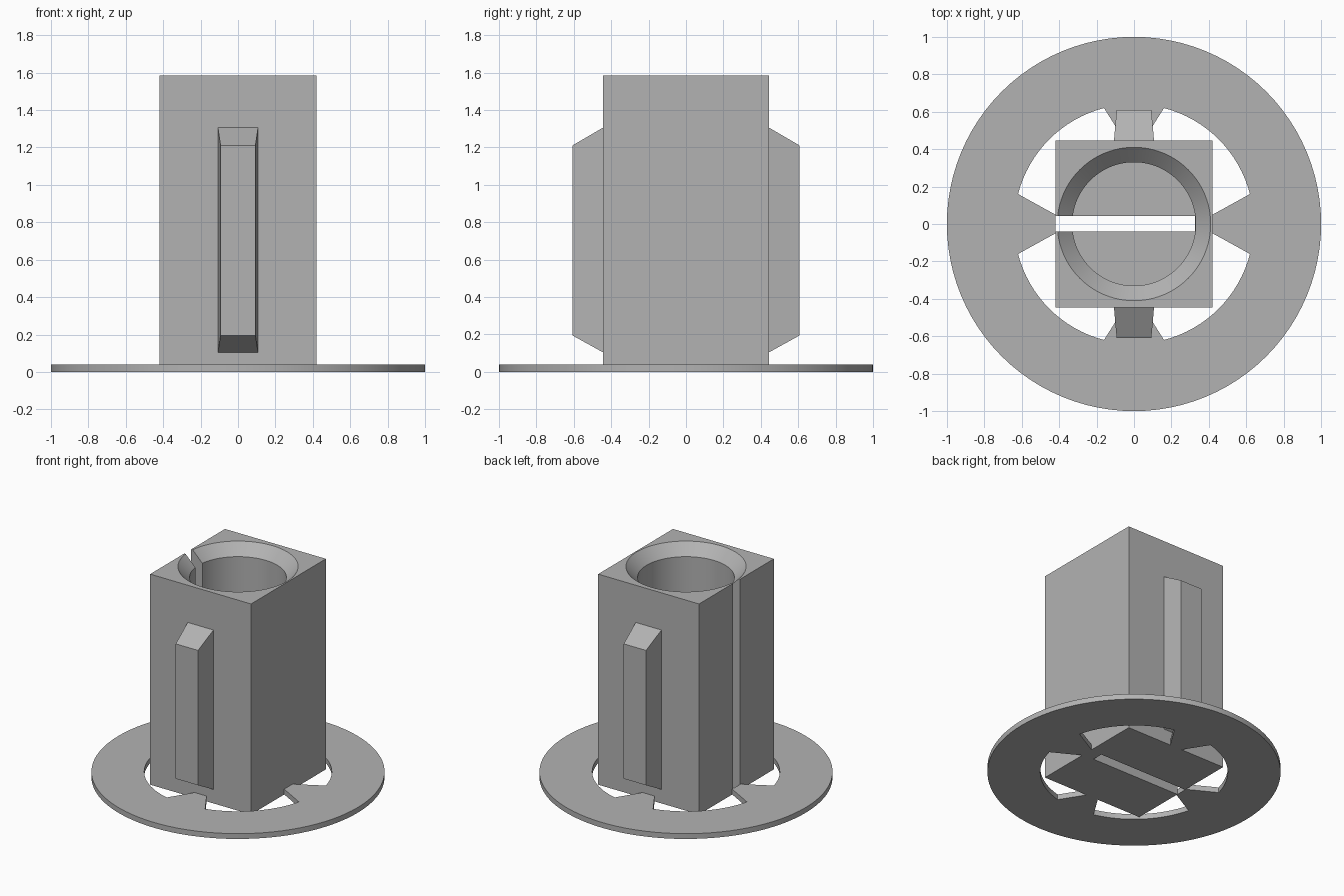
import bpy, bmesh, math

cube = bpy.data.objects.get("Cube")
if cube:
    bpy.data.objects.remove(cube, do_unlink=True)

grey = bpy.data.materials.new("plain grey")
grey.use_nodes = True
grey.diffuse_color = (0.45, 0.45, 0.45, 1)
grey.node_tree.nodes["Principled BSDF"].inputs["Base Color"].default_value = (0.45, 0.45, 0.45, 1)

HX, HY, TOP = 0.42, 0.445, 1.585       # body half width, half depth, height
FLOOR, PLATE, SEGS = 0.08, 0.04, 96
BORE, RIM, HOLE = 0.33, 0.41, 0.64     # radii


def loft(name, loops):
    """Closed solid through loops that have equal point counts."""
    bm = bmesh.new()
    rows = [[bm.verts.new(p) for p in loop] for loop in loops]
    n = len(rows[0])
    bm.faces.new(rows[0][::-1])
    bm.faces.new(rows[-1])
    for a, b in zip(rows, rows[1:]):
        for i in range(n):
            j = (i + 1) % n
            bm.faces.new((a[i], a[j], b[j], b[i]))
    bmesh.ops.recalc_face_normals(bm, faces=bm.faces)
    mesh = bpy.data.meshes.new(name)
    bm.to_mesh(mesh)
    bm.free()
    mesh.materials.append(grey)
    obj = bpy.data.objects.new(name, mesh)
    bpy.context.collection.objects.link(obj)
    return obj


def circle(r, z):
    turns = [2 * math.pi * i / SEGS for i in range(SEGS)]
    return [(r * math.cos(t), r * math.sin(t), z) for t in turns]


def rect(x0, x1, y0, y1, z):
    return [(x0, y0, z), (x1, y0, z), (x1, y1, z), (x0, y1, z)]


def activate(obj):
    bpy.ops.object.select_all(action="DESELECT")
    obj.select_set(True)
    bpy.context.view_layer.objects.active = obj


def cut(obj, cutter):
    mod = obj.modifiers.new("cut", "BOOLEAN")
    mod.operation, mod.solver, mod.object = "DIFFERENCE", "EXACT", cutter
    cutter.hide_render = True
    activate(obj)
    bpy.ops.object.modifier_apply(modifier=mod.name)
    bpy.data.objects.remove(cutter, do_unlink=True)


# Square body with a countersunk bore and a slot through one side and the floor
body = loft("body", [rect(-HX, HX, -HY, HY, z) for z in (0, TOP)])
over = 0.05
cut(body, loft("bore_cutter", [circle(BORE, FLOOR), circle(BORE, TOP - 0.08),
                               circle(RIM, TOP), circle(RIM, TOP + over)]))
cut(body, loft("slot_cutter", [rect(-HX - over, BORE - 0.003, -0.04, 0.043, z)
                               for z in (-over, TOP + 2 * over)]))

# Round base plate, opened around the body with four tapered tabs left in
plate = loft("base_plate", [circle(1, 0), circle(1, PLATE)])
outline = []
tab_angle = math.radians(14.5)
for k in range(4):
    mid = k * math.pi / 2
    reach = HX if k % 2 == 0 else HY
    c, s = round(math.cos(mid)), round(math.sin(mid))
    for side in (-0.05, 0.05):
        outline.append((c * reach - s * side, s * reach + c * side))
    span = math.pi / 2 - 2 * tab_angle
    for i in range(17):
        t = mid + tab_angle + span * i / 16
        outline.append((HOLE * math.cos(t), HOLE * math.sin(t)))
cut(plate, loft("opening_cutter", [[(x, y, z) for x, y in outline]
                                   for z in (-over, PLATE + over)]))

# Tapered ribs on the front and back
for name, s in (("front_rib", -1), ("back_rib", 1)):
    loops = []
    for half, y, z0, z1 in ((0.107, HY, 0.105, 1.305), (0.093, 0.608, 0.195, 1.21)):
        loops.append([(-half, s * y, z0), (half, s * y, z0),
                      (half, s * y, z1), (-half, s * y, z1)])
    loft(name, loops)

for obj in (body, plate):
    activate(obj)
    bpy.ops.object.shade_smooth_by_angle(angle=math.radians(25))
